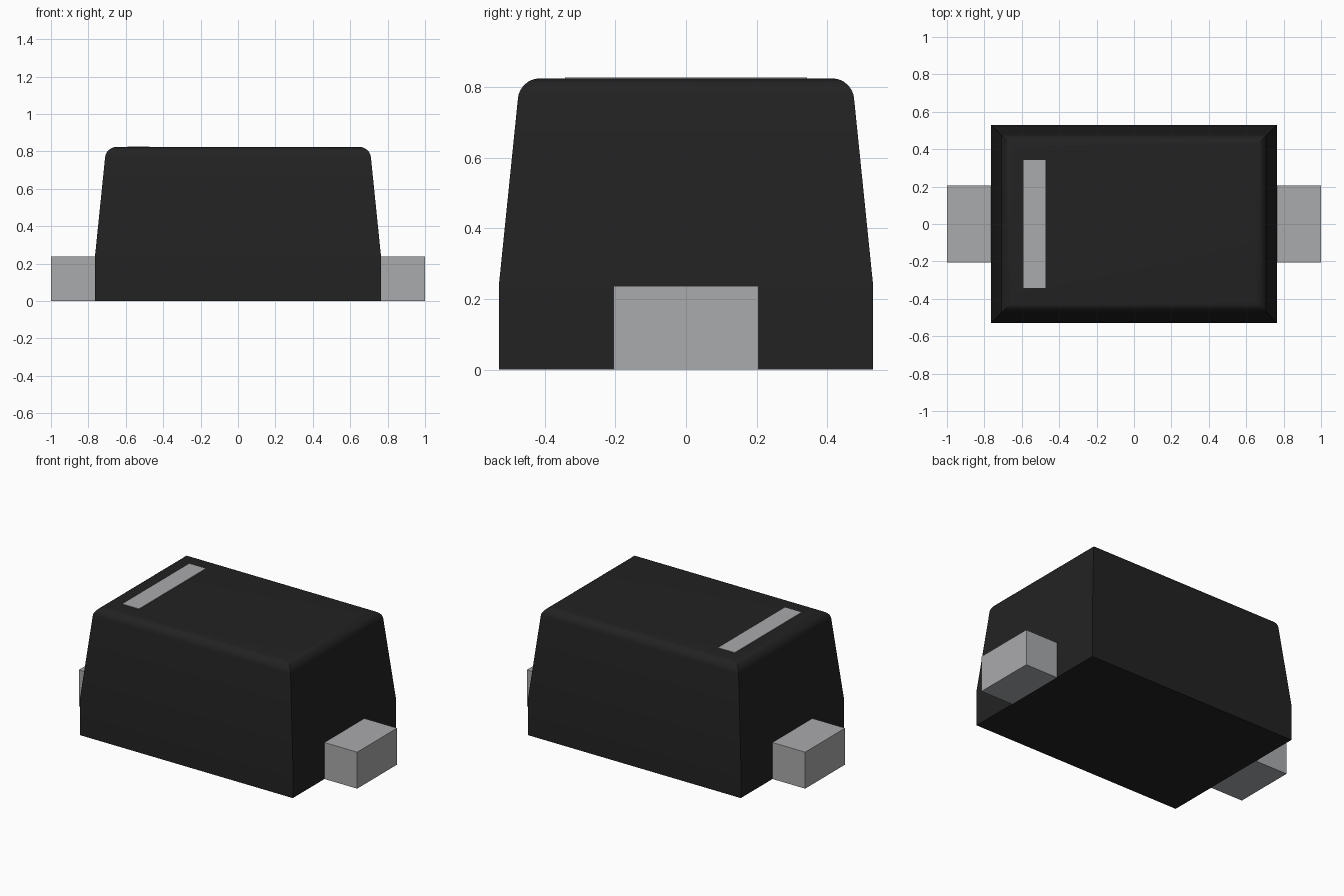
import bpy
import bmesh
import math

if "Cube" in bpy.data.objects:
    bpy.data.objects.remove(bpy.data.objects["Cube"])


def material(name, color):
    m = bpy.data.materials.new(name)
    m.diffuse_color = (*color, 1)
    m.use_nodes = True
    m.node_tree.nodes["Principled BSDF"].inputs["Base Color"].default_value = m.diffuse_color
    return m


black = material("black plastic", (0.016, 0.016, 0.016))
metal = material("light grey metal", (0.40, 0.405, 0.415))


def finish(bm, name, mat):
    bmesh.ops.recalc_face_normals(bm, faces=bm.faces)
    mesh = bpy.data.meshes.new(name)
    bm.to_mesh(mesh)
    bm.free()
    mesh.materials.append(mat)
    obj = bpy.data.objects.new(name, mesh)
    bpy.context.collection.objects.link(obj)
    return obj


def box(name, x, y, z, mat):
    bm = bmesh.new()
    bmesh.ops.create_cube(bm, size=1)
    for v in bm.verts:
        v.co = [r[0] if c < 0 else r[1] for c, r in zip(v.co, (x, y, z))]
    return finish(bm, name, mat)


# body: straight base, tapered upper part, rounded top rim
TOP = 0.824
levels = [(0.765, 0.53, 0), (0.765, 0.53, 0.236), (0.705, 0.47, TOP)]
bm = bmesh.new()
rings = [[bm.verts.new((sx * hx, sy * hy, z))
          for sx, sy in ((-1, -1), (1, -1), (1, 1), (-1, 1))]
         for hx, hy, z in levels]
bm.faces.new(rings[0][::-1])
bm.faces.new(rings[-1])
for low, high in zip(rings, rings[1:]):
    for i in range(4):
        j = (i + 1) % 4
        bm.faces.new((low[i], low[j], high[j], high[i]))
rim = [e for e in bm.edges if all(v.co.z > TOP - 0.01 for v in e.verts)]
bmesh.ops.bevel(bm, geom=rim, offset=0.055, offset_type='OFFSET',
                segments=8, profile=0.5, affect='EDGES')
body = finish(bm, "body", black)
bpy.context.view_layer.objects.active = body
body.select_set(True)
bpy.ops.object.shade_smooth_by_angle(angle=math.radians(30))

# terminals at both ends
box("right_terminal", (0.765, 1), (-0.205, 0.205), (0, 0.237), metal)
box("left_terminal", (-1, -0.765), (-0.205, 0.205), (0, 0.237), metal)

# polarity stripe on the top face
box("polarity_stripe", (-0.59, -0.472), (-0.342, 0.342), (TOP - 0.003, TOP + 0.003), metal)
